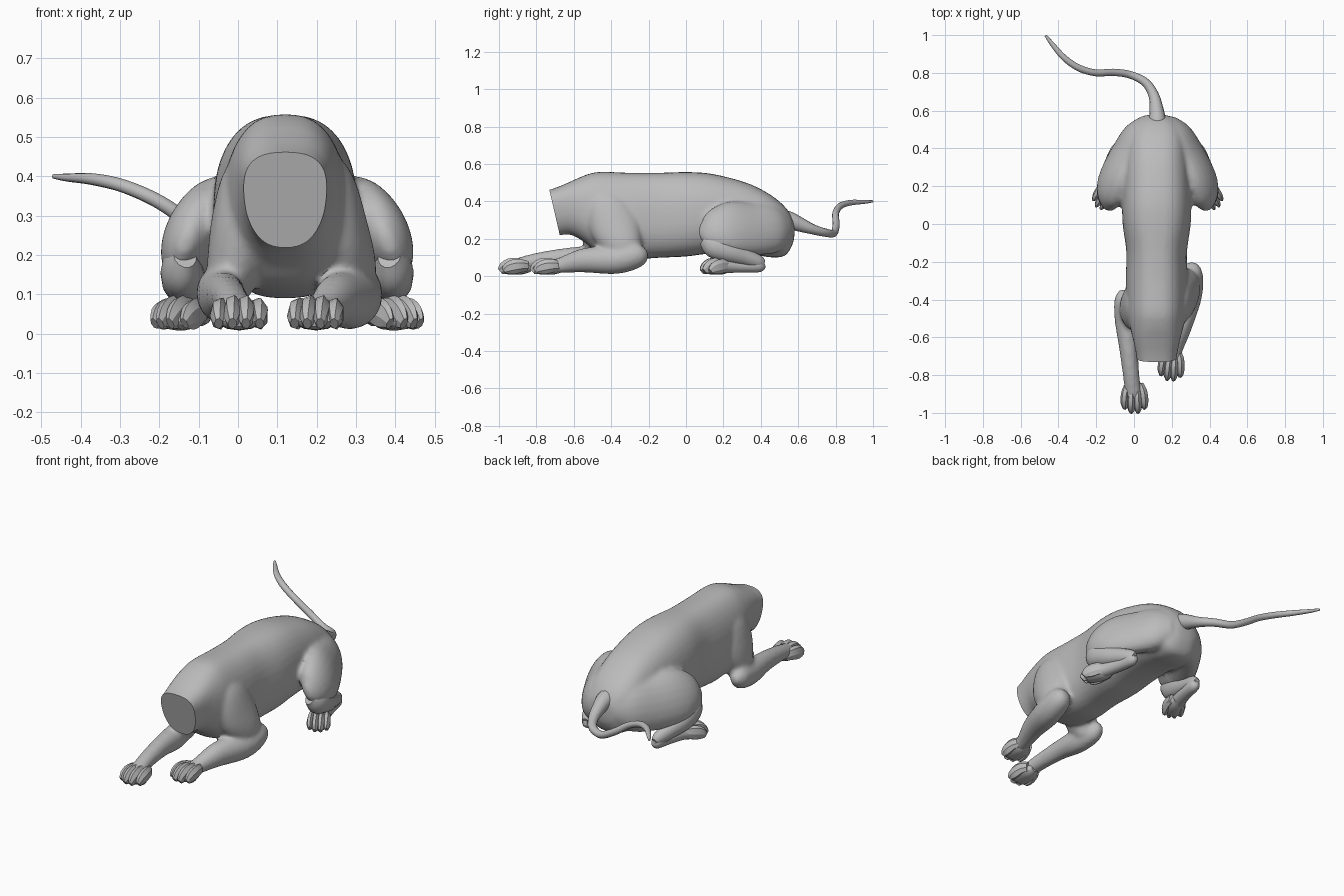
import bpy, bmesh, math
from mathutils import Vector

if "Cube" in bpy.data.objects:
    bpy.data.objects.remove(bpy.data.objects["Cube"], do_unlink=True)

CX = 0.125  # centre line of the torso

grey = bpy.data.materials.new("stone grey")
grey.use_nodes = True
COL = (0.5, 0.5, 0.5, 1)
grey.diffuse_color = COL
grey.node_tree.nodes["Principled BSDF"].inputs["Base Color"].default_value = COL


def catmull(rows, steps):
    """Smoothly resample a list of equal-length rows."""
    out = []
    for i in range(len(rows) - 1):
        a, b, c, d = (rows[max(i - 1, 0)], rows[i], rows[i + 1], rows[min(i + 2, len(rows) - 1)])
        for s in range(steps):
            t = s / steps
            out.append([0.5 * (2 * q + (r - p) * t + (2 * p - 5 * q + 4 * r - w) * t * t
                               + (3 * q - p - 3 * r + w) * t ** 3)
                        for p, q, r, w in zip(a, b, c, d)])
    out.append(list(rows[-1]))
    return out


def skin(bm, rings):
    """Join rings of points into a closed tube."""
    vs = [[bm.verts.new(p) for p in ring] for ring in rings]
    n = len(vs[0])
    for r0, r1 in zip(vs, vs[1:]):
        for i in range(n):
            j = (i + 1) % n
            bm.faces.new((r0[i], r0[j], r1[j], r1[i]))
    bm.faces.new(vs[0][::-1])
    bm.faces.new(vs[-1])


def limb(bm, rows, sides=20, steps=5, lean=0.0):
    """Tube along rows of (x, y, z, side radius, height radius)."""
    rows = catmull(rows, steps)
    pts = [Vector(r[:3]) for r in rows]
    whole = (pts[-1] - pts[0]).normalized()
    ref = Vector((0, 1, 0)) if abs(whole.z) > 0.7 else Vector((lean, 0, 1))
    rings = []
    for i, r in enumerate(rows):
        d = (pts[min(i + 1, len(pts) - 1)] - pts[max(i - 1, 0)]).normalized()
        side = d.cross(ref).normalized()
        up = side.cross(d)
        rings.append([pts[i] + side * max(r[3], .003) * math.cos(a) + up * max(r[4], .003) * math.sin(a)
                      for a in (math.tau * k / sides for k in range(sides))])
    skin(bm, rings)


def shade(ob, angle):
    bpy.ops.object.select_all(action='DESELECT')
    ob.select_set(True)
    bpy.context.view_layer.objects.active = ob
    bpy.ops.object.shade_smooth_by_angle(angle=math.radians(angle))


def finish(name, bm, angle=40):
    bmesh.ops.recalc_face_normals(bm, faces=bm.faces)
    me = bpy.data.meshes.new(name)
    bm.to_mesh(me)
    bm.free()
    ob = bpy.data.objects.new(name, me)
    bpy.context.collection.objects.link(ob)
    me.materials.append(grey)
    shade(ob, angle)
    return ob


def flip(rows):
    """Mirror limb rows across the torso centre line."""
    return [(2 * CX - r[0],) + tuple(r[1:]) for r in rows]


# Torso sections: y, top, bottom, half width, widening toward the bottom
torso = [(-.82, .435, .212, .092, -.2), (-.70, .472, .215, .105, -.2), (-.62, .505, .222, .122, -.1),
         (-.54, .54, .18, .143, .05), (-.46, .558, .12, .158, .1), (-.30, .553, .09, .163, .1),
         (-.15, .553, .098, .160, .08), (0, .557, .105, .180, .06), (.12, .55, .12, .182, .06),
         (.25, .522, .125, .175, .06), (.36, .485, .115, .165, .05), (.46, .43, .10, .150, 0),
         (.53, .37, .11, .122, 0), (.57, .31, .17, .07, 0), (.58, .27, .22, .03, 0)]
body = bmesh.new()
rings = []
for y, top, bot, w, pear in catmull(torso, 5):
    ring = []
    for k in range(32):
        a = math.tau * k / 32
        c, s = math.cos(a), math.sin(a)
        px = math.copysign(abs(c) ** .75, c) * w * (1 - pear * s)
        pz = (top + bot) / 2 + math.copysign(abs(s) ** .85, s) * (top - bot) / 2
        ring.append((CX - .005 + px, y, pz))
    rings.append(ring)
skin(body, rings)

# Shoulders and upper arms
limb(body, [(.20, -.42, .47, .03, .04), (.222, -.42, .39, .07, .11), (.25, -.38, .27, .08, .135),
            (.275, -.33, .16, .078, .105), (.29, -.29, .08, .05, .05)])
limb(body, [(.04, -.43, .47, .03, .04), (.028, -.43, .39, .07, .11), (.01, -.44, .27, .08, .13),
            (-.008, -.45, .17, .072, .10), (-.035, -.44, .09, .05, .05)])
# Forearms: left is folded back, right reaches forward
limb(body, [(.30, -.21, .135, .02, .02), (.302, -.25, .118, .06, .065), (.29, -.37, .088, .072, .076),
            (.25, -.54, .085, .058, .066), (.215, -.67, .058, .042, .042), (.20, -.75, .048, .045, .034)])
limb(body, [(-.06, -.35, .12, .02, .02), (-.055, -.40, .11, .05, .06), (-.042, -.51, .095, .06, .068),
            (-.03, -.65, .095, .05, .055), (-.015, -.80, .08, .044, .044), (0, -.92, .055, .045, .036)])
# Folded thighs, leaning in at the top
thigh = [(.16, .53, .26, .06, .09), (.22, .46, .26, .085, .14), (.288, .36, .255, .08, .148),
         (.345, .25, .258, .076, .148), (.37, .17, .248, .07, .125), (.38, .11, .235, .048, .085),
         (.383, .07, .23, .015, .03)]
limb(body, thigh, lean=-.42)
limb(body, flip(thigh), lean=.42)
body_ob = finish("body", body)

# Fuse the muscles into one skin
mod = body_ob.modifiers.new("fuse", 'REMESH')
mod.mode = 'VOXEL'
mod.voxel_size = .011
bpy.ops.object.modifier_apply(modifier=mod.name)
bm = bmesh.new()
bm.from_mesh(body_ob.data)
for _ in range(4):
    bmesh.ops.smooth_vert(bm, verts=bm.verts, factor=.5, use_axis_x=True, use_axis_y=True, use_axis_z=True)
# Cut the neck off flat
neck = [f for f in bm.faces if all(v.co.z > .19 for v in f.verts)]
geom = neck + list({e for f in neck for e in f.edges}) + list({v for f in neck for v in f.verts})
bmesh.ops.bisect_plane(bm, geom=geom, plane_co=(0, -.73, .46), plane_no=(0, -.24, -.055), clear_outer=True)
bmesh.ops.holes_fill(bm, edges=[e for e in bm.edges if e.is_boundary], sides=0)
bmesh.ops.recalc_face_normals(bm, faces=bm.faces)
bm.to_mesh(body_ob.data)
bm.free()
shade(body_ob, 40)

# Hind shins and feet
shin = [(.385, .10, .20, .03, .04), (.393, .15, .165, .052, .068), (.385, .23, .13, .055, .06),
        (.365, .32, .10, .042, .046), (.347, .39, .075, .03, .036), (.342, .415, .065, .018, .02)]
foot = [(.340, .42, .065, .012, .015), (.343, .395, .058, .03, .036), (.355, .32, .053, .034, .034),
        (.375, .24, .055, .038, .038), (.40, .17, .05, .046, .038), (.415, .14, .045, .04, .03)]
for side, f in (("left", lambda r: r), ("right", flip)):
    bm = bmesh.new()
    limb(bm, f(shin), sides=14)
    limb(bm, f(foot), sides=14)
    finish(side + "_hind_foot", bm)


def paw(name, x, y, heading, width):
    """Four chunky knuckled toes around a solid core; x, y is the tip of the paw."""
    fwd = Vector((math.sin(heading), -math.cos(heading), 0))
    side = Vector((math.cos(heading), math.sin(heading), 0))
    tip = Vector((x, y, 0))

    def row(u, back, z, rx, rz):
        p = tip + side * u - fwd * back
        return (p.x, p.y, z, rx, rz)

    bm = bmesh.new()
    r = width / 6.6
    for k in (-1.5, -.5, .5, 1.5):
        u = k * width / 4.3
        outer = abs(k) > 1
        b, h = (.022, .9) if outer else (0, 1)
        limb(bm, [row(u * .6, .15, .052, .018, .028), row(u * .85, .095 + b, .062 * h, r, .036),
                  row(u * .97, .055 + b, .056 * h, r * 1.05, .040), row(u, .022 + b, .040, r * .9, .033),
                  row(u, .004 + b, .026, r * .5, .018)], sides=7, steps=2)
    # core and heel pad
    limb(bm, [row(0, .17, .045, .02, .02), row(0, .13, .045, width * .36, .034),
              row(0, .08, .042, width * .42, .034), row(0, .035, .034, width * .36, .024),
              row(0, .02, .03, width * .2, .012)], sides=12, steps=2)
    finish(name, bm, 26)


paw("right_front_paw", .003, -.998, 0, .15)
paw("left_front_paw", .192, -.825, -.08, .145)
paw("left_hind_paw", .437, .088, .5, .125)
paw("right_hind_paw", 2 * CX - .437, .088, -.5, .125)

# Tail
bm = bmesh.new()
limb(bm, [(.125, .49, .31, .05, .05), (.123, .55, .30, .046, .046), (.12, .60, .28, .038, .04),
          (.105, .68, .25, .028, .027), (.06, .75, .232, .023, .022), (-.02, .79, .23, .02, .02),
          (-.11, .803, .275, .019, .019), (-.20, .80, .335, .018, .018), (-.29, .825, .375, .018, .017),
          (-.37, .88, .393, .016, .015), (-.435, .955, .397, .012, .01), (-.468, .998, .40, .006, .006)],
     sides=12, steps=4)
finish("tail", bm)
